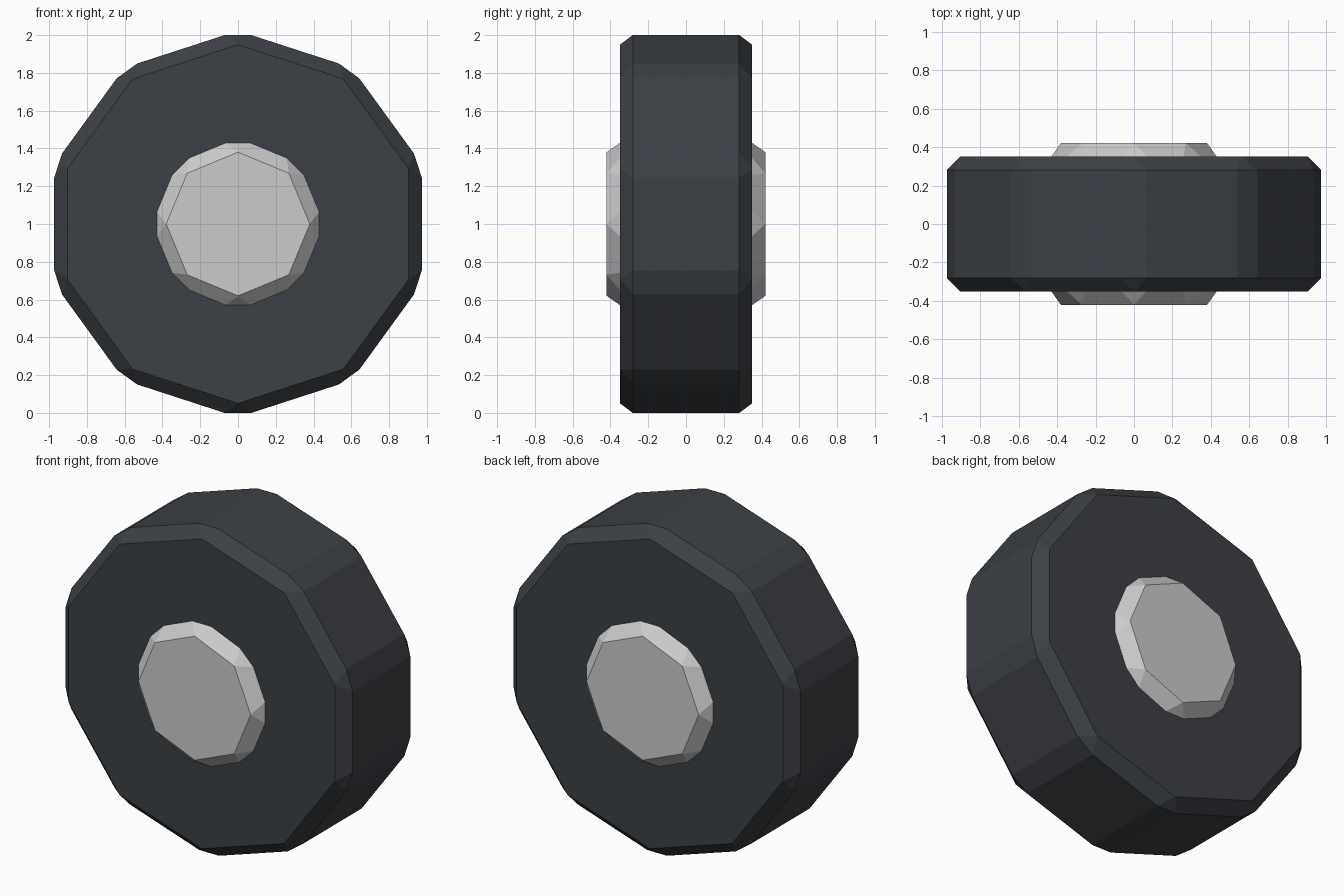
import bpy
import math

if "Cube" in bpy.data.objects:
    bpy.data.objects.remove(bpy.data.objects["Cube"])


def material(name, colour):
    mat = bpy.data.materials.new(name)
    mat.diffuse_color = colour
    mat.use_nodes = True
    mat.node_tree.nodes["Principled BSDF"].inputs["Base Color"].default_value = mat.diffuse_color
    return mat


def bevelled_disc(name, sides, radius, width, mat):
    """Flat-shaded low-poly drum lying along y, all edges chamfered."""
    bpy.ops.mesh.primitive_cylinder_add(
        vertices=sides, radius=radius, depth=width,
        location=(0, 0, 1), rotation=(math.pi / 2, 0, 0))
    obj = bpy.context.object
    obj.name = name
    obj.data.materials.append(mat)
    bevel = obj.modifiers.new("chamfer", 'BEVEL')
    bevel.width = 0.07
    bevel.segments = 1
    bevel.limit_method = 'NONE'
    return obj


rubber = material("dark_rubber", (0.045, 0.051, 0.060, 1))
metal = material("grey_metal", (0.6, 0.6, 0.6, 0.87))

# Ten-sided tyre
bevelled_disc("tyre", 10, 1.023, 0.70, rubber)

# Eight-sided hub passing through the tyre, showing on both sides
bevelled_disc("hub", 8, 0.456, 0.84, metal)
